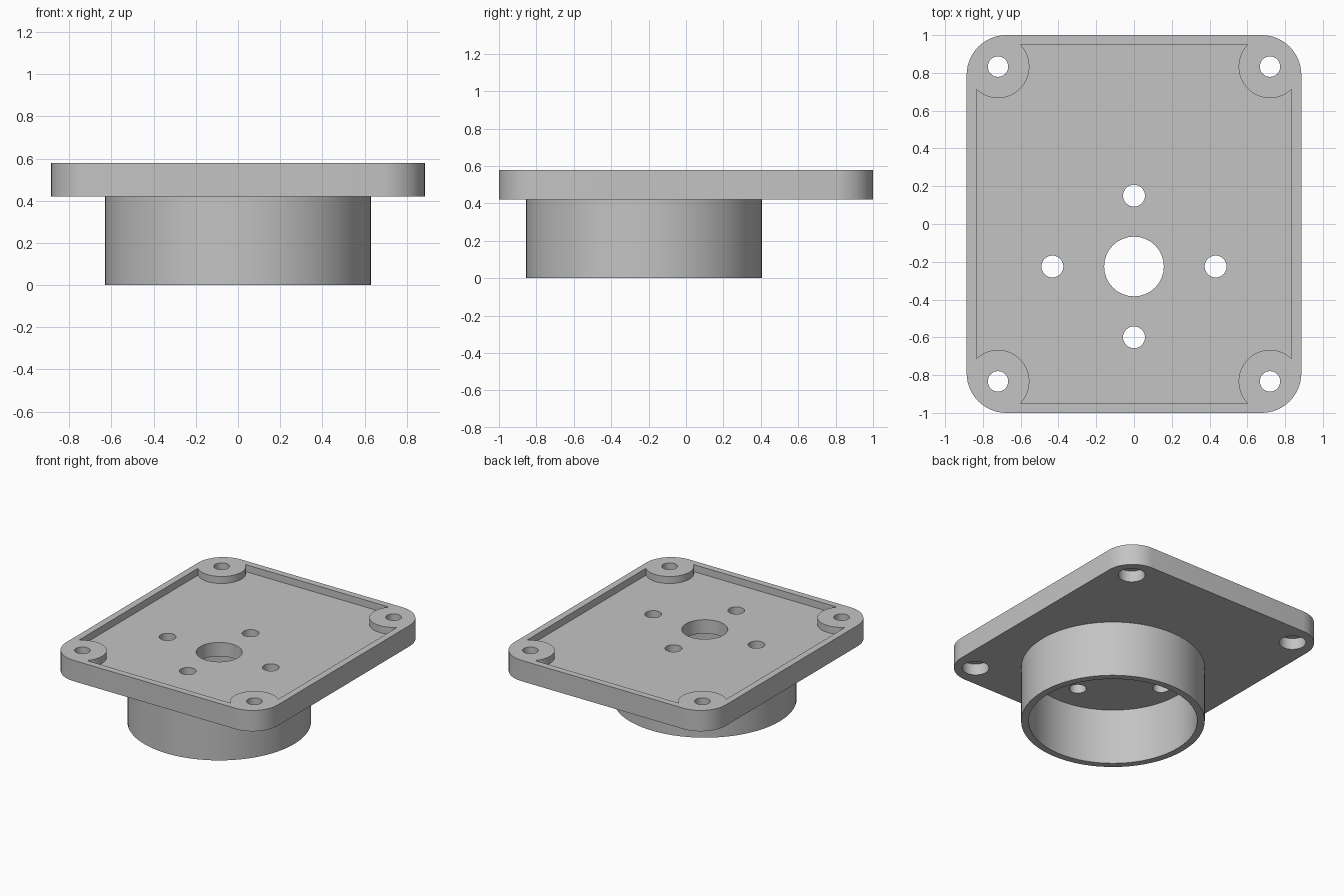
import bpy, bmesh, math

if "Cube" in bpy.data.objects:
    bpy.data.objects.remove(bpy.data.objects["Cube"])

UNDER, FLOOR, TOP = 0.421, 0.526, 0.579   # plate underside, pocket floor, rim
CY = -0.225                               # tube and centre hole axis
OVER = 0.05                               # cutter overshoot

grey = bpy.data.materials.new("plain grey")
grey.use_nodes = True
grey.diffuse_color = (0.55, 0.55, 0.55, 1)
grey.node_tree.nodes["Principled BSDF"].inputs["Base Color"].default_value = (0.55, 0.55, 0.55, 1)


def prism(name, outline, z0, z1):
    """Solid made by extruding a counter-clockwise outline from z0 to z1."""
    bm = bmesh.new()
    face = bm.faces.new([bm.verts.new((x, y, z0)) for x, y in outline])
    up = bmesh.ops.extrude_face_region(bm, geom=[face])["geom"]
    bmesh.ops.translate(bm, vec=(0, 0, z1 - z0),
                        verts=[v for v in up if isinstance(v, bmesh.types.BMVert)])
    bmesh.ops.recalc_face_normals(bm, faces=bm.faces)
    mesh = bpy.data.meshes.new(name)
    bm.to_mesh(mesh)
    bm.free()
    mesh.materials.append(grey)
    obj = bpy.data.objects.new(name, mesh)
    bpy.context.collection.objects.link(obj)
    return obj


def circle(x, y, r, n=32):
    return [(x + r * math.cos(math.tau * i / n), y + r * math.sin(math.tau * i / n))
            for i in range(n)]


def rounded_rect(hx, hy, r, n=12):
    pts = []
    for q, (sx, sy) in enumerate([(1, 1), (-1, 1), (-1, -1), (1, -1)]):
        for i in range(n + 1):
            a = (q + i / n) * math.pi / 2
            pts.append((sx * (hx - r) + r * math.cos(a), sy * (hy - r) + r * math.sin(a)))
    return pts


def cut(target, cutter):
    """Subtract the cutter for good and delete it."""
    mod = target.modifiers.new("cut", 'BOOLEAN')
    mod.operation, mod.solver, mod.object = 'DIFFERENCE', 'EXACT', cutter
    bpy.context.view_layer.objects.active = target
    bpy.ops.object.modifier_apply(modifier=mod.name)
    bpy.data.objects.remove(cutter)


corners = [(sx * 0.72, sy * 0.833) for sx in (-1, 1) for sy in (-1, 1)]

# Plate with a shallow pocket that leaves round screw bosses in the corners
plate = prism("plate", rounded_rect(0.886, 1.0, 0.21), UNDER, TOP)
pocket = prism("pocket", [(-0.835, -0.95), (0.835, -0.95), (0.835, 0.95), (-0.835, 0.95)],
               FLOOR, TOP + OVER)
for x, y in corners:
    cut(pocket, prism("boss", circle(x, y, 0.166, 64), FLOOR - OVER, TOP + 2 * OVER))
cut(plate, pocket)

# Corner screw holes, counterbored from below
for x, y in corners:
    cut(plate, prism("hole", circle(x, y, 0.054), UNDER - OVER, TOP + OVER))
    cut(plate, prism("counterbore", circle(x, y, 0.092), UNDER - OVER, UNDER + 0.085))

# Centre hole and the four holes around it
for x, y, r in [(0, CY, 0.158), (0.432, CY, 0.058), (-0.432, CY, 0.058),
                (0, CY + 0.375, 0.058), (0, CY - 0.375, 0.058)]:
    cut(plate, prism("hole", circle(x, y, r), UNDER - OVER, TOP + OVER))

# Open tube below the plate
tube = prism("tube", circle(0, CY, 0.63, 72), 0, UNDER)
cut(tube, prism("bore", circle(0, CY, 0.579, 72), -OVER, UNDER + OVER))

# Smooth round walls, sharp rims
bpy.ops.object.select_all(action='DESELECT')
for obj in (plate, tube):
    obj.select_set(True)
bpy.context.view_layer.objects.active = plate
bpy.ops.object.shade_smooth_by_angle(angle=math.radians(30))
